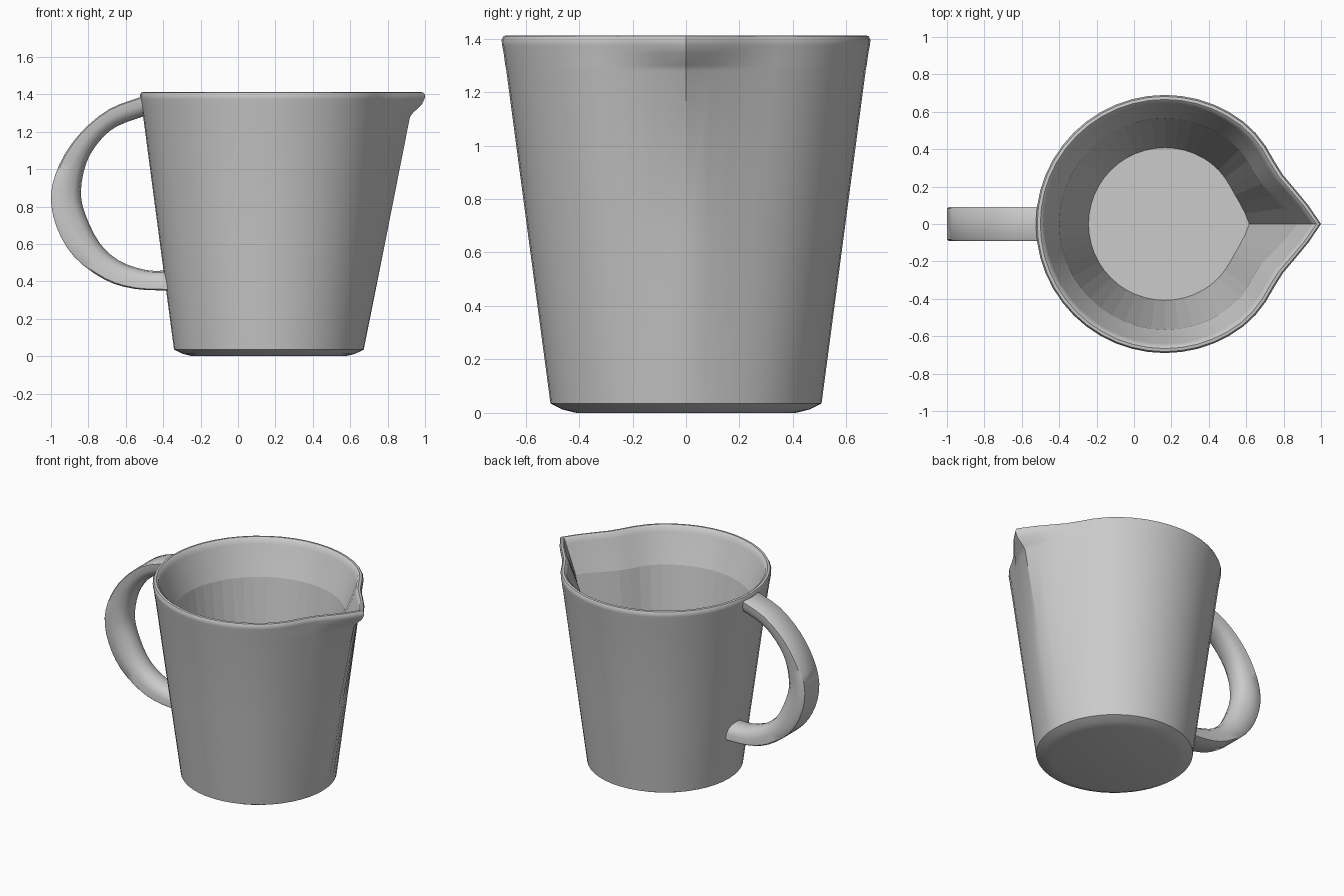
import bpy, bmesh, math
from mathutils import Vector

if "Cube" in bpy.data.objects:
    bpy.data.objects.remove(bpy.data.objects["Cube"])

CX, SEG = 0.165, 48
# Spout bulge on each side of the tip, one value per 7.5 degree step
BULGE = [0.145, 0.083, 0.03, -0.006, -0.015, -0.009, -0.003]


def finish(bm, name, angle):
    bmesh.ops.recalc_face_normals(bm, faces=bm.faces)
    me = bpy.data.meshes.new(name)
    bm.to_mesh(me)
    bm.free()
    ob = bpy.data.objects.new(name, me)
    bpy.context.collection.objects.link(ob)
    for e in me.edges:
        e.use_edge_sharp = False
    bpy.context.view_layer.objects.active = ob
    ob.select_set(True)
    if angle:
        bpy.ops.object.shade_smooth_by_angle(angle=math.radians(angle))
    ob.select_set(False)
    return ob


def skin(bm, loops):
    faces = []
    for a, b in zip(loops, loops[1:]):
        n = len(a)
        faces.append([bm.faces.new((a[i], a[(i + 1) % n], b[(i + 1) % n], b[i]))
                      for i in range(n)])
    return faces


# Jug body: rings of (radius, z, spout strength) from outer base, over the rim, to inner floor
rings = [(0.41, 0.0, 0), (0.46, 0.012, 0), (0.507, 0.035, 0),
         (0.59, 0.66, 0.29), (0.672, 1.28, 0.57), (0.676, 1.30, 0.65),
         (0.682, 1.345, 0.93), (0.688, 1.375, 1), (0.69, 1.395, 1),
         (0.682, 1.41, 1), (0.666, 1.412, 1), (0.651, 1.40, 1), (0.641, 1.37, 1),
         (0.565, 1.17, 1), (0.408, 0.09, 0.3)]
bm = bmesh.new()
loops = []
for r, z, s in rings:
    loop = []
    for i in range(SEG):
        k = min(i, SEG - i)
        rad = r + (BULGE[k] * s if k < len(BULGE) else 0)
        a = 2 * math.pi * i / SEG
        loop.append(bm.verts.new((CX + rad * math.cos(a), rad * math.sin(a), z)))
    loops.append(loop)
bands = skin(bm, loops)
bm.faces.new(loops[0])
bm.faces.new(loops[-1])
for f in bm.faces:
    f.smooth = True
bm.faces.index_update()
inner_ids = [f.index for f in bands[-1]]
jug = finish(bm, "jug_body", 40)
# The lower inside wall is faceted
for i in inner_ids:
    jug.data.polygons[i].use_smooth = False


# Handle: outer and inner side curves joined by a D-shaped section
def smooth_path(pts, steps=3):
    p = [Vector(q) for q in pts]
    p = [2 * p[0] - p[1]] + p + [2 * p[-1] - p[-2]]
    out = []
    for a, b, c, d in zip(p, p[1:], p[2:], p[3:]):
        for j in range(steps):
            t = j / steps
            out.append(0.5 * (2 * b + (c - a) * t + (2 * a - 5 * b + 4 * c - d) * t * t
                              + (3 * b - a - 3 * c + d) * t ** 3))
    return out + [p[-2]]


outer = smooth_path([(-0.50, 1.392), (-0.69, 1.32), (-0.85, 1.185), (-0.955, 1.025),
                     (-1.0, 0.86), (-0.97, 0.69), (-0.875, 0.53), (-0.715, 0.41),
                     (-0.555, 0.36), (-0.36, 0.35)])
inner = smooth_path([(-0.48, 1.29), (-0.645, 1.23), (-0.74, 1.15), (-0.81, 1.035),
                     (-0.84, 0.88), (-0.815, 0.755), (-0.74, 0.605), (-0.635, 0.51),
                     (-0.49, 0.46), (-0.36, 0.458)])
half = [(0, 0.082), (0.06, 0.09), (0.45, 0.088), (0.75, 0.075), (0.93, 0.048)]
section = half + [(1, 0)] + [(t, -y) for t, y in reversed(half)]
bm = bmesh.new()
loops = []
for o, n in zip(outer, inner):
    loop = []
    for t, y in section:
        q = o.lerp(n, t)
        loop.append(bm.verts.new((q.x, y, q.y)))
    loops.append(loop)
skin(bm, loops)
bm.faces.new(loops[0])
bm.faces.new(loops[-1])
finish(bm, "handle", 45)
